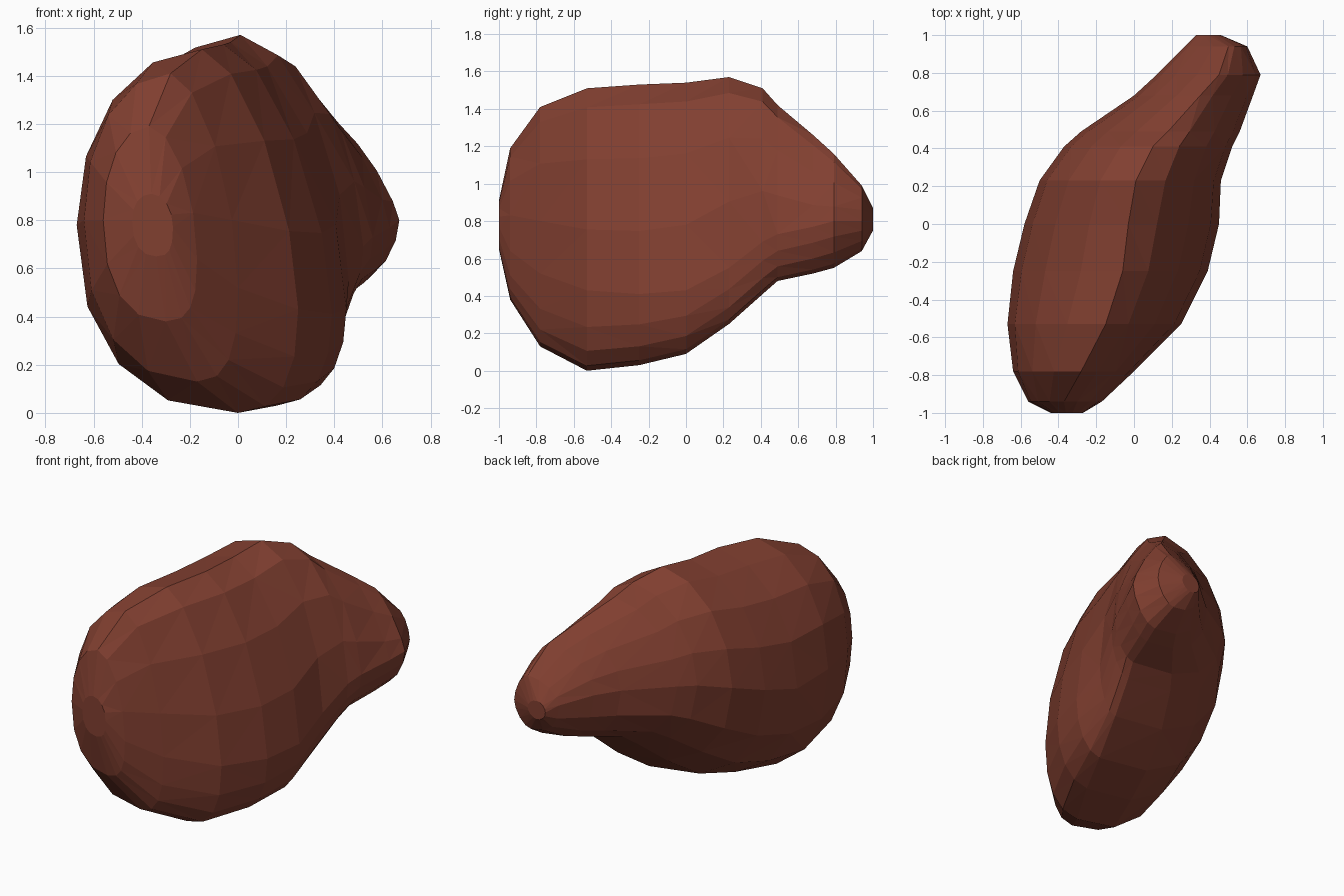
import bpy
import bmesh
from math import sin, cos, pi

default_cube = bpy.data.objects.get("Cube")
if default_cube:
    bpy.data.objects.remove(default_cube, do_unlink=True)


def make_material(name, color):
    material = bpy.data.materials.new(name)
    material.use_nodes = True
    material.diffuse_color = color
    shader = material.node_tree.nodes["Principled BSDF"]
    shader.inputs["Base Color"].default_value = color
    shader.inputs["Roughness"].default_value = 0.8
    return material


# Cross-sections from the rounded front to the narrow tail:
# y, flatness of the upper high-x side, then the (x, z) extremes
# on the low-x, top, high-x and bottom sides
sections = [
    (-1.0, 1, (-.44, .80), (-.36, .91), (-.27, .77), (-.34, .65)),
    (-.94, 1.1, (-.56, .80), (-.37, 1.19), (-.17, .64), (-.30, .38)),
    (-.78, 1.2, (-.64, .80), (-.28, 1.41), (0, .52), (-.17, .13)),
    (-.53, 1.25, (-.67, .78), (-.15, 1.51), (.25, .43), (0, 0)),
    (-.25, 1.25, (-.64, .75), (-.06, 1.53), (.39, .41), (.16, .03)),
    (0, 1.2, (-.58, .82), (-.03, 1.54), (.45, .43), (.27, .09)),
    (.23, 1.1, (-.50, .90), (.01, 1.57), (.46, .55), (.34, .25)),
    (.41, 1.15, (-.37, .95), (.10, 1.51), (.52, .69), (.39, .41)),
    (.49, 1.25, (-.28, .95), (.18, 1.42), (.56, .73), (.42, .48)),
    (.68, 1.5, (0, .92), (.35, 1.26), (.63, .77), (.47, .52)),
    (.79, 1.6, (.12, .90), (.45, 1.16), (.67, .80), (.50, .55)),
    (.94, 1.2, (.27, .85), (.50, .99), (.60, .80), (.48, .64)),
    (1.0, 1, (.33, .81), (.39, .87), (.46, .81), (.40, .75)),
]
STEPS = 4


def quarter(side, pole, power, to_pole):
    """Curved points between a side extreme and a top or bottom extreme."""
    points = []
    for step in range(STEPS):
        angle = pi / 2 * step / STEPS
        if not to_pole:
            angle = pi / 2 - angle
        x = pole[0] + (side[0] - pole[0]) * max(cos(angle), 0) ** power
        z = side[1] + (pole[1] - side[1]) * max(sin(angle), 0) ** power
        points.append((x, z))
    return points


def outline(y, flatness, left, top, right, bottom):
    """Closed section whose lower high-x corner softens toward the tail."""
    return (quarter(left, top, 1.02 + .08 * y, True)
            + quarter(right, top, flatness, False)
            + quarter(right, bottom, .95 + .25 * y, True)
            + quarter(left, bottom, .87, False))


# Body: skin the sections and close both ends
bm = bmesh.new()
rings = []
for section in sections:
    y = section[0]
    rings.append([bm.verts.new((x, y, z)) for x, z in outline(*section)])

count = len(rings[0])
for near, far in zip(rings, rings[1:]):
    for i in range(count):
        j = (i + 1) % count
        bm.faces.new((near[i], near[j], far[j], far[i]))
bm.faces.new(rings[0])
bm.faces.new(list(reversed(rings[-1])))

bmesh.ops.recalc_face_normals(bm, faces=bm.faces)
bmesh.ops.triangulate(bm, faces=bm.faces, quad_method='SHORT_EDGE')

mesh = bpy.data.meshes.new("lump_body")
bm.to_mesh(mesh)
bm.free()
mesh.materials.append(make_material("reddish brown", (.22, .05, .03, 1)))
body = bpy.data.objects.new("lump_body", mesh)
bpy.context.collection.objects.link(body)
